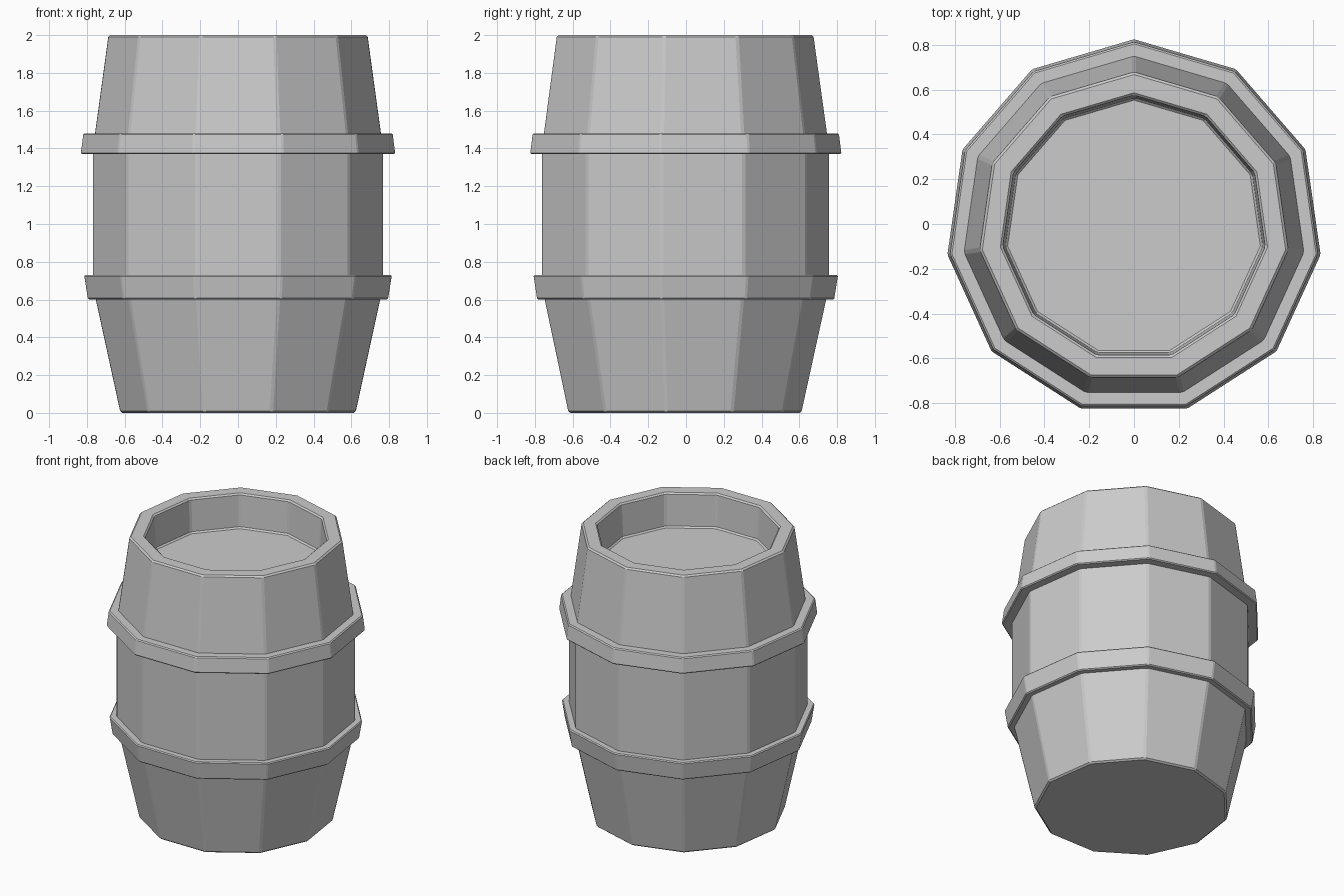
import bpy, bmesh, math

if "Cube" in bpy.data.objects:
    bpy.data.objects.remove(bpy.data.objects["Cube"])

SIDES = 11
Y_OFF = -0.017  # an odd polygon is off-centre inside its bounding box


def lathe(name, profile, ring=False, bevel=0.01):
    """Revolve (radius, z) points into an 11-sided solid; ring=True closes the loop."""
    bm = bmesh.new()
    loops = []
    for r, z in profile:
        loops.append([bm.verts.new((r * math.cos(a), r * math.sin(a) + Y_OFF, z))
                      for a in (math.pi / 2 + 2 * math.pi * i / SIDES for i in range(SIDES))])
    pairs = list(zip(loops, loops[1:]))
    if ring:
        pairs.append((loops[-1], loops[0]))
    else:
        bm.faces.new(loops[0])
        bm.faces.new(loops[-1])
    for lo, hi in pairs:
        for i in range(SIDES):
            j = (i + 1) % SIDES
            bm.faces.new((lo[i], lo[j], hi[j], hi[i]))
    bmesh.ops.recalc_face_normals(bm, faces=bm.faces)
    mesh = bpy.data.meshes.new(name)
    bm.to_mesh(mesh)
    bm.free()
    obj = bpy.data.objects.new(name, mesh)
    bpy.context.collection.objects.link(obj)
    mod = obj.modifiers.new("edge_bevel", "BEVEL")
    mod.width = bevel
    mod.segments = 1
    mod.limit_method = 'ANGLE'
    mod.angle_limit = math.radians(25)
    return obj


# Bulging staves with a recessed lid at the top
lathe("barrel_body", [(0.63, 0), (0.775, 0.66), (0.778, 0.73), (0.778, 1.37),
                      (0.773, 1.43), (0.694, 2.0), (0.592, 2.0), (0.58, 1.76)])

# Two hoops, each leaning with the taper of the staves
lathe("lower_hoop", [(0.72, 0.60), (0.803, 0.60), (0.824, 0.73), (0.72, 0.73)], True, 0.007)
lathe("upper_hoop", [(0.72, 1.37), (0.842, 1.37), (0.828, 1.48), (0.72, 1.48)], True, 0.007)
